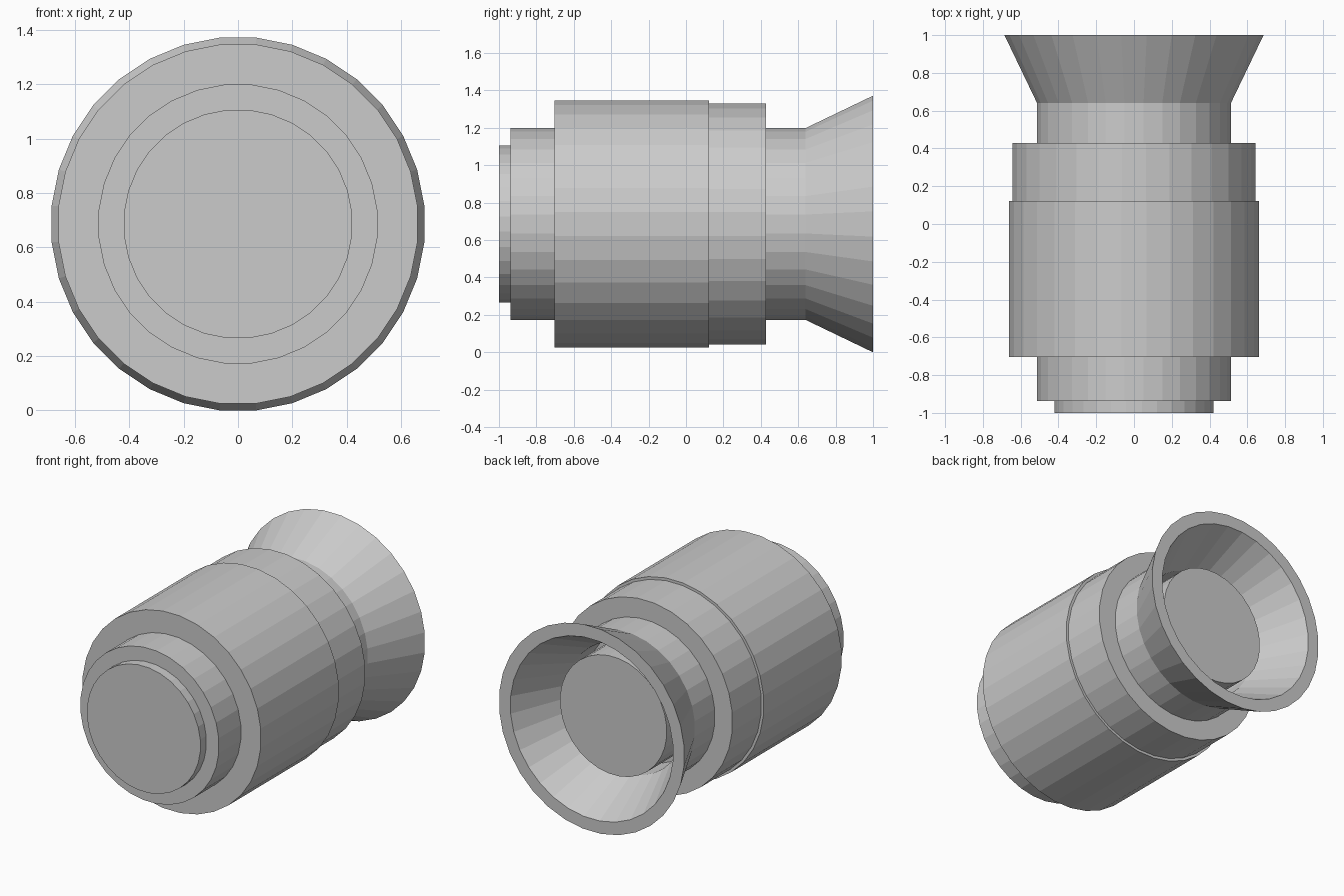
import bpy, bmesh, math

if "Cube" in bpy.data.objects:
    bpy.data.objects.remove(bpy.data.objects["Cube"])

SIDES = 32
AXIS_Z = 0.686
FLAT = math.cos(math.pi / SIDES)  # radii below are measured to the flats


def lathe(name, profile, closed=False):
    """Revolve (radius, y) points around the horizontal y axis."""
    bm = bmesh.new()
    rings = []
    for r, y in profile:
        ring = []
        for i in range(SIDES):
            a = 2 * math.pi * (i + 0.5) / SIDES
            ring.append(bm.verts.new((r / FLAT * math.cos(a), y,
                                      AXIS_Z + r / FLAT * math.sin(a))))
        rings.append(ring)
    pairs = list(zip(rings, rings[1:]))
    if closed:
        pairs.append((rings[-1], rings[0]))
    else:
        bm.faces.new(rings[0])
        bm.faces.new(rings[-1])
    for a, b in pairs:
        for i in range(SIDES):
            j = (i + 1) % SIDES
            bm.faces.new((a[i], a[j], b[j], b[i]))
    bmesh.ops.recalc_face_normals(bm, faces=bm.faces)
    mesh = bpy.data.meshes.new(name)
    bm.to_mesh(mesh)
    bm.free()
    obj = bpy.data.objects.new(name, mesh)
    bpy.context.collection.objects.link(obj)
    return obj


# Stepped solid barrel with front cap
lathe("barrel", [(0.42, -1.0), (0.42, -0.937), (0.513, -0.937), (0.513, -0.703),
                 (0.661, -0.703), (0.661, 0.122), (0.643, 0.122), (0.643, 0.428)])

# Hollow neck with flared rear hood
lathe("flared_hood", [(0.513, 0.42), (0.513, 0.64), (0.686, 1.0),
                      (0.602, 1.0), (0.43, 0.64), (0.43, 0.42)], closed=True)

# Solid plug standing inside the hood
lathe("inner_plug", [(0.395, 0.42), (0.395, 0.77)])
